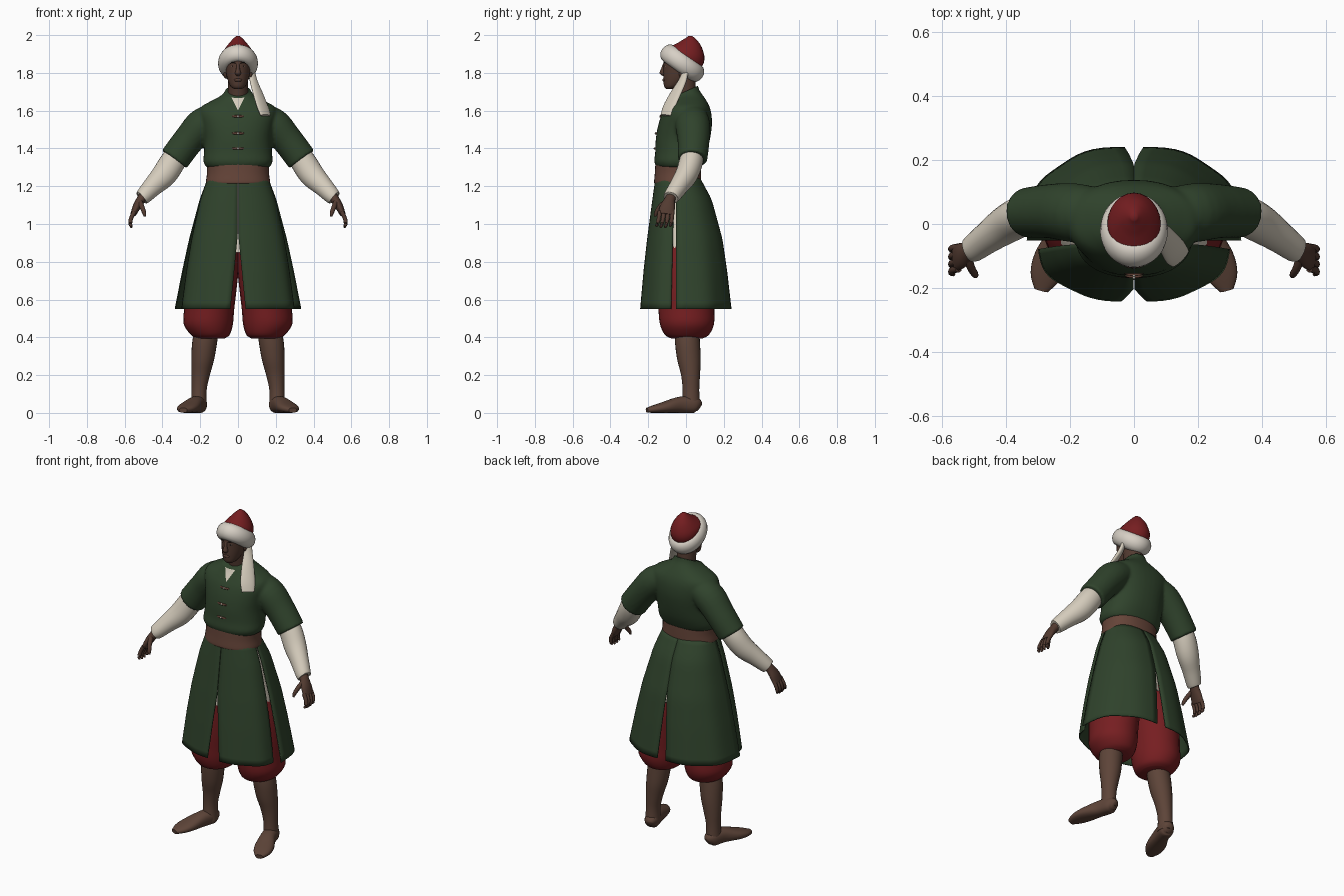
import bpy, bmesh, math
from mathutils import Vector

if "Cube" in bpy.data.objects:
    bpy.data.objects.remove(bpy.data.objects["Cube"])

def material(name, rgb):
    m = bpy.data.materials.new(name)
    m.diffuse_color = (*rgb, 1)
    m.use_nodes = True
    m.node_tree.nodes["Principled BSDF"].inputs["Base Color"].default_value = m.diffuse_color
    return m

GREEN = material("green cloth", (0.029, 0.056, 0.025))
RED = material("red cloth", (0.18, 0.013, 0.015))
CREAM = material("cream linen", (0.66, 0.6, 0.5))
FUR = material("pale fur", (0.68, 0.63, 0.56))
SKIN = material("dark skin", (0.085, 0.043, 0.03))
LEATHER = material("boot leather", (0.11, 0.058, 0.04))
BELT = material("belt leather", (0.13, 0.058, 0.04))
DARK = material("dark hair", (0.012, 0.009, 0.008))

def catmull(a, b, c, d, t):
    return [0.5 * (2*q + (r-p)*t + (2*p-5*q+4*r-s)*t*t + (3*q-p-3*r+s)*t**3)
            for p, q, r, s in zip(a, b, c, d)]

def tube(bm, pts, sides=24, steps=4, flat=False, ref=(0, 1, 0), p=1.0, mx=1):
    """Loft through (x, y, z, radius a, radius b) stations; flat keeps rings level."""
    n = len(pts)
    rows = [catmull(pts[max(i-1, 0)], pts[i], pts[i+1], pts[min(i+2, n-1)], k/steps)
            for i in range(n-1) for k in range(steps)] + [list(pts[-1])]
    rings = []
    for i, r in enumerate(rows):
        c = Vector(r[:3])
        t = Vector(rows[min(i+1, len(rows)-1)][:3]) - Vector(rows[max(i-1, 0)][:3])
        u, v = Vector((1, 0, 0)), Vector((0, 1, 0))
        if not flat:
            u = t.cross(Vector(ref)).normalized()
            v = u.cross(t).normalized()
        ring = []
        for k in range(sides):
            a = 2*math.pi*k/sides
            ca, sa = math.cos(a), math.sin(a)
            w = c + u*(r[3]*math.copysign(abs(ca)**p, ca)) + v*(r[4]*math.copysign(abs(sa)**p, sa))
            ring.append(bm.verts.new((w.x*mx, w.y, max(w.z, 0))))
        rings.append(ring)
    for a, b in zip(rings, rings[1:]):
        for k in range(sides):
            bm.faces.new((a[k], a[(k+1) % sides], b[(k+1) % sides], b[k]))
    bm.faces.new(rings[0])
    bm.faces.new(rings[-1])

def finish(name, bm, mat, angle=50):
    bmesh.ops.recalc_face_normals(bm, faces=bm.faces[:])
    me = bpy.data.meshes.new(name)
    bm.to_mesh(me)
    bm.free()
    ob = bpy.data.objects.new(name, me)
    me.materials.append(mat)
    bpy.context.collection.objects.link(ob)
    bpy.ops.object.select_all(action='DESELECT')
    ob.select_set(True)
    bpy.context.view_layer.objects.active = ob
    bpy.ops.object.shade_smooth_by_angle(angle=math.radians(angle))
    return ob

def part(name, mat, *paths, pair=False, **kw):
    bm = bmesh.new()
    for path in paths:
        for s in ((1, -1) if pair else (1,)):
            tube(bm, path, mx=s, **kw)
    return finish(name, bm, mat)

def blob(name, mat, loc, size, pair=False):
    bm = bmesh.new()
    for s in ((1, -1) if pair else (1,)):
        vs = bmesh.ops.create_uvsphere(bm, u_segments=14, v_segments=8, radius=1)["verts"]
        for v in vs:
            v.co = Vector((v.co.x*size[0] + loc[0]*s, v.co.y*size[1] + loc[1], v.co.z*size[2] + loc[2]))
    return finish(name, bm, mat)

# Tunic top: torso and short sleeves fused into one cloth
bm = bmesh.new()
torso = [(1.30, -.155, .075, .168), (1.33, -.168, .09, .183), (1.38, -.163, .11, .18),
         (1.45, -.16, .127, .178), (1.52, -.148, .137, .19), (1.58, -.128, .135, .205),
         (1.62, -.106, .125, .195), (1.65, -.088, .11, .145), (1.68, -.075, .09, .09),
         (1.71, -.068, .07, .066), (1.75, -.066, .06, .06)]
tube(bm, [(0, (f+b)/2, z, rx, (b-f)/2) for z, f, b, rx in torso], sides=40, flat=True, p=.88)
for s in (1, -1):
    tube(bm, [(.10, .03, 1.575, .07, .08), (.185, .035, 1.528, .088, .092), (.26, .04, 1.445, .082, .085),
              (.338, .035, 1.342, .081, .078)], mx=s)
tunic = finish("tunic_top", bm, GREEN)
rem = tunic.modifiers.new("fuse", 'REMESH')
rem.mode, rem.voxel_size, rem.use_smooth_shade = 'VOXEL', .009, True
smo = tunic.modifiers.new("soften", 'SMOOTH')
smo.iterations, smo.factor = 4, .5
bpy.ops.object.convert(target='MESH')

# Sloping collar edge, and shirt showing in the V of the neck
tunic.data.materials.clear()
tunic.data.materials.append(GREEN)
tunic.data.materials.append(CREAM)
bm = bmesh.new()
bm.from_mesh(tunic.data)
cut = bmesh.ops.bisect_plane(bm, geom=bm.verts[:] + bm.edges[:] + bm.faces[:], plane_co=(0, -.07, 1.672),
                             plane_no=(0, -.45, 1), clear_outer=True)
rim = [e for e in cut["geom_cut"] if isinstance(e, bmesh.types.BMEdge)]
bmesh.ops.holes_fill(bm, edges=rim, sides=0)
for s in (1, -1):
    bmesh.ops.bisect_plane(bm, geom=bm.verts[:] + bm.edges[:] + bm.faces[:],
                           plane_co=(0, 0, 1.6), plane_no=(s, 0, -.5))
for f in bm.faces:
    c = f.calc_center_median()
    f.material_index = int(c.y < -.03 and abs(c.x) < (c.z - 1.6)*.5)
    f.smooth = True
bm.to_mesh(tunic.data)
bm.free()
bpy.context.view_layer.update()

# Front fastenings
for i, z in enumerate((1.57, 1.48, 1.40)):
    y = tunic.ray_cast((0, -1, z), (0, 1, 0))[1].y
    part(f"fastening_loop_{i+1}", BELT, [(-.033, y+.006, z, .004, .004), (-.015, y-.001, z, .006, .005),
         (.015, y-.001, z, .006, .005), (.033, y+.006, z, .004, .004)], sides=10)
    blob(f"fastening_knob_{i+1}", CREAM, (0, y-.004, z), (.006, .006, .006))

# Belt
part("belt", BELT, [(0, -.045, 1.215, .166, .122), (0, -.045, 1.225, .17, .124), (0, -.043, 1.27, .164, .122),
                    (0, -.042, 1.32, .165, .12)], flat=True, sides=40, p=.9)

# Skirt: four flared panels parted by slits
PROFILE = [(1.25, .155, -.158, .068), (1.13, .2, -.175, .133), (.92, .256, -.203, .19),
           (.75, .293, -.222, .215), (.55, .332, -.24, .238)]

def profile(z):
    for a, b in zip(PROFILE, PROFILE[1:]):
        if z >= b[0] - 1e-6:
            t = (a[0]-z)/(a[0]-b[0])
            return [p + (q-p)*t for p, q in zip(a[1:], b[1:])]

def skirt_panel(name, front, s, rows=20, cols=18):
    bm = bmesh.new()
    grid = []
    for i in range(rows+1):
        d = i/rows
        z = 1.25 - .70*d
        rx, yf, yb = profile(z)
        y0 = -.052
        if front:
            t0, t1 = .004 + .09*max(0, d-.45)/.55, math.pi/2 - .06 - .04*d
            depth, p, rx = yf-y0, .85, rx*(1-.1*d)
        else:
            t0, t1 = .045*max(0, d-.42)/.58, math.pi/2
            depth, p = yb-y0, .78
        line = []
        for j in range(cols+1):
            t = t0 + (t1-t0)*j/cols
            k = 1 + .018*d*math.sin(t*7)*math.sin(2*t)
            line.append(bm.verts.new((s*rx*k*math.sin(t)**p, y0 + depth*k*max(math.cos(t), 0)**p, z)))
        grid.append(line)
    for a, b in zip(grid, grid[1:]):
        for j in range(cols):
            bm.faces.new((a[j], a[j+1], b[j+1], b[j]))
    ob = finish(name, bm, GREEN)
    sol = ob.modifiers.new("cloth", 'SOLIDIFY')
    sol.thickness, sol.offset = .006, 0

for s, side in ((1, "left"), (-1, "right")):
    skirt_panel(f"skirt_front_{side}", True, s)
    skirt_panel(f"skirt_back_{side}", False, s)

# Undershirt tail and baggy trousers
part("undershirt", CREAM, [(0, -.045, 1.25, .135, .1), (0, -.035, 1.05, .198, .13), (0, -.02, .85, .24, .155)],
     flat=True)
part("trouser_legs", RED, [(.11, -.01, .9, .12, .13), (.13, 0, .78, .135, .15), (.145, 0, .65, .137, .152),
     (.153, .002, .55, .133, .148), (.157, .005, .47, .13, .143), (.147, .005, .415, .104, .118),
     (.145, .005, .395, .075, .085)], pair=True, flat=True)

# Boots
part("boot_shafts", LEATHER, [(.165, .005, .45, .064, .064), (.177, .008, .37, .066, .066),
     (.187, .016, .28, .06, .062), (.198, .024, .2, .049, .05), (.206, .026, .12, .04, .044),
     (.207, .026, .03, .043, .048)], pair=True, flat=True)
part("boot_feet", LEATHER, [(.196, .07, .03, .02, .024), (.204, .045, .042, .041, .043),
     (.226, -.03, .043, .044, .043), (.258, -.11, .03, .055, .03), (.278, -.165, .021, .047, .021),
     (.29, -.207, .014, .022, .013)], pair=True, ref=(0, 0, 1), p=.85)

# Shirt sleeves
part("shirt_sleeves", CREAM, [(.27, .035, 1.43, .05, .05), (.335, .03, 1.345, .066, .062),
     (.39, .003, 1.262, .066, .06), (.45, -.038, 1.2, .053, .05), (.5, -.075, 1.147, .043, .043),
     (.508, -.08, 1.139, .038, .038)], pair=True)

# Hands
part("palms", SKIN, [(.49, -.07, 1.16, .026, .028), (.513, -.085, 1.13, .024, .028),
     (.537, -.098, 1.09, .021, .04), (.555, -.106, 1.05, .015, .042)], pair=True, sides=16)
fingers = [[(.548, -.073-.022*i, 1.065, .012, .012), (.566, -.075-.023*i, 1.03, .011, .011),
            (.57, -.08-.024*i, 1.0, .01, .01), (.562, -.086-.024*i, .978 + .008*abs(i-1.5), .006, .006)]
           for i in range(4)]
thumb = [(.518, -.11, 1.115, .014, .014), (.508, -.138, 1.09, .013, .013), (.497, -.157, 1.06, .011, .011),
         (.493, -.163, 1.04, .006, .006)]
part("fingers", SKIN, *fingers, thumb, pair=True, sides=10, ref=(0, .3, 1))

# Head and face
part("neck", SKIN, [(0, .005, 1.62, .052, .055), (0, -.003, 1.7, .053, .056), (0, -.015, 1.8, .054, .062)],
     flat=True)
part("head", SKIN, [(0, -.088, 1.715, .02, .016), (0, -.07, 1.73, .04, .046), (0, -.046, 1.77, .057, .074),
     (0, -.036, 1.82, .066, .084), (0, -.03, 1.87, .07, .088), (0, -.02, 1.92, .058, .075)], flat=True)
part("nose", SKIN, [(0, -.113, 1.85, .008, .008), (0, -.121, 1.82, .01, .012), (0, -.122, 1.798, .016, .018),
     (0, -.115, 1.783, .008, .008)], flat=True, sides=14)
blob("ears", SKIN, (.067, -.02, 1.8), (.01, .018, .03), pair=True)
blob("lips", SKIN, (0, -.115, 1.762), (.022, .01, .009))
blob("eyes", FUR, (.027, -.107, 1.836), (.008, .005, .0035), pair=True)
blob("pupils", DARK, (.027, -.11, 1.836), (.004, .004, .004), pair=True)
part("eyebrows", DARK, [(.012, -.117, 1.85, .002, .003), (.028, -.112, 1.856, .003, .004),
     (.046, -.097, 1.85, .002, .003)], pair=True, sides=8)

# Hat: tilted fur band, peaked cap and hanging cloth
tilt = math.radians(36)
bpy.ops.mesh.primitive_torus_add(major_segments=48, minor_segments=16, major_radius=1, minor_radius=.5,
                                 location=(0, -.02, 1.851))
band = bpy.context.object
band.name = "fur_band"
for v in band.data.vertices:
    a = math.atan2(v.co.y, v.co.x)
    r = math.hypot(v.co.x, v.co.y) - 1
    x, y, z = math.cos(a)*(.066 + r*.08), math.sin(a)*(.09 + r*.08), v.co.z*.1
    v.co = (x, y*math.cos(tilt) + z*math.sin(tilt), z*math.cos(tilt) - y*math.sin(tilt))
band.data.materials.append(FUR)
bpy.ops.object.shade_smooth()
part("cap", RED, [(0, -.02, 1.855, .08, .095), (0, .004, 1.897, .083, .1), (0, .017, 1.937, .062, .074),
                  (0, .022, 1.972, .034, .04), (0, .022, 1.995, .01, .01)])
part("hanging_cloth", CREAM, [(.072, .0, 1.82, .018, .012), (.082, -.018, 1.76, .026, .014),
     (.106, -.055, 1.69, .037, .014), (.13, -.09, 1.62, .042, .013), (.145, -.108, 1.575, .036, .009)],
     ref=(.7, -.7, 0))
